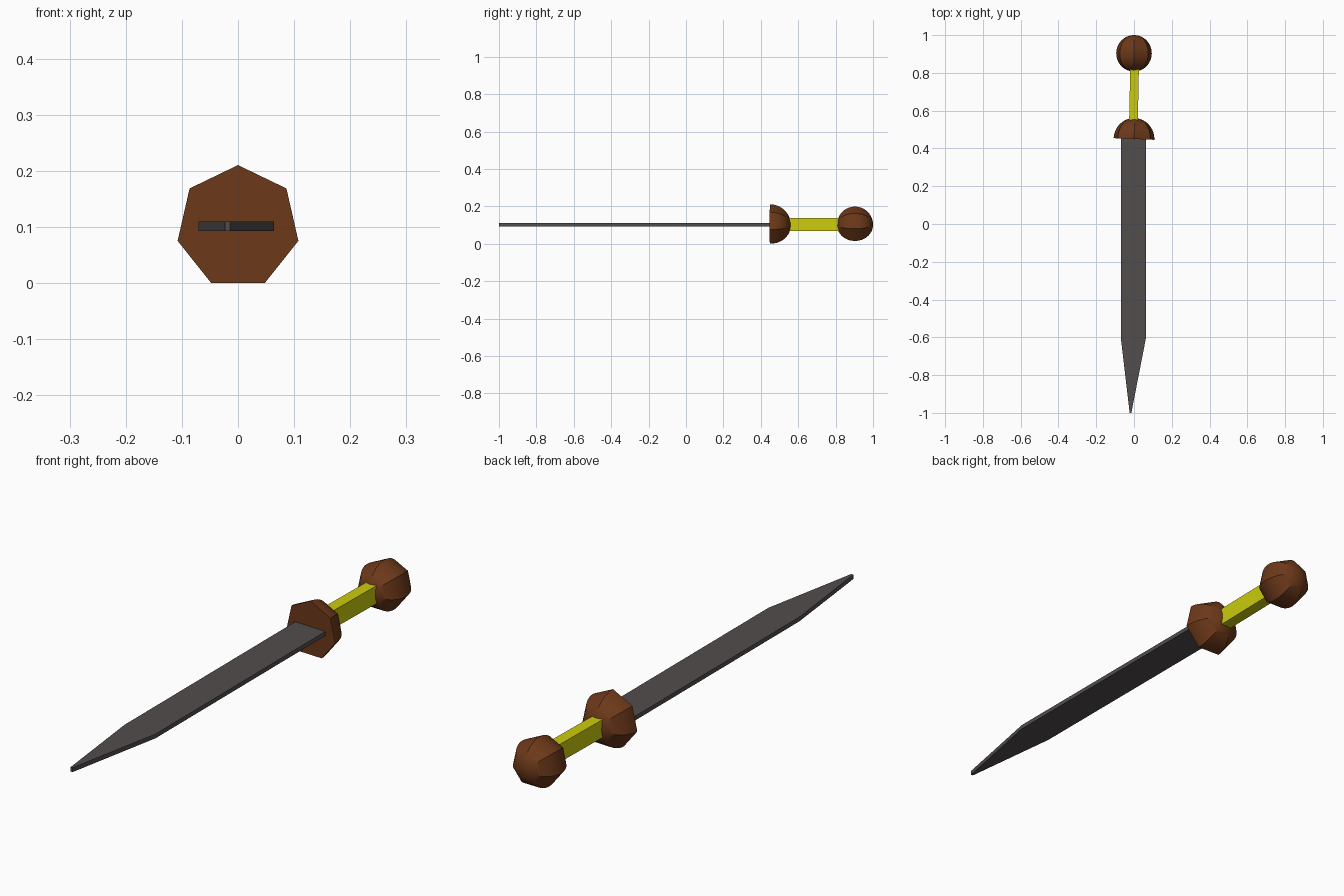
import bpy, bmesh
from math import sin, cos, pi, tau
from mathutils import Matrix, Vector

if "Cube" in bpy.data.objects:
    bpy.data.objects.remove(bpy.data.objects["Cube"])

Z = 0.1  # height of the sword's long axis


def material(name, rgb):
    m = bpy.data.materials.new(name)
    m.diffuse_color = (*rgb, 1)
    m.use_nodes = True
    m.node_tree.nodes["Principled BSDF"].inputs["Base Color"].default_value = m.diffuse_color
    return m


BROWN = material("brown wood", (0.15, 0.04, 0.01))
YELLOW = material("yellow grip", (0.6, 0.6, 0.004))
STEEL = material("dark steel", (0.085, 0.075, 0.075))


def finish(name, bm, mat, loc=(0, 0, 0), turn=0.0):
    bmesh.ops.remove_doubles(bm, verts=bm.verts, dist=1e-5)
    bmesh.ops.recalc_face_normals(bm, faces=bm.faces)
    me = bpy.data.meshes.new(name)
    bm.to_mesh(me)
    bm.free()
    me.materials.append(mat)
    ob = bpy.data.objects.new(name, me)
    bpy.context.collection.objects.link(ob)
    ob.location = loc
    ob.rotation_euler.z = turn
    return ob


def smooth(ob):
    bpy.ops.object.select_all(action='DESELECT')
    ob.select_set(True)
    bpy.context.view_layer.objects.active = ob
    bpy.ops.object.shade_smooth_by_angle(angle=0.5)


def seven_sided(name, profile, mat, loc, turn):
    """Spin a (y, radius) profile around the y axis in seven steps."""
    bm = bmesh.new()
    vs = [bm.verts.new((0, y, r)) for y, r in profile]
    es = [bm.edges.new(p) for p in zip(vs, vs[1:])]
    bmesh.ops.spin(bm, geom=vs + es, cent=(0, 0, 0), axis=(0, 1, 0),
                   angle=tau, steps=7, use_merge=False)
    ob = finish(name, bm, mat, loc, turn)
    smooth(ob)
    return ob


# Guard: seven-sided half dome, flat towards the blade
R = 0.1105
dome = [(0, 0)] + [(R * sin(a), R * cos(a))
                   for a in (i * pi / 32 for i in range(16))] + [(R, 0)]
seven_sided("guard", dome, BROWN, (0, 0.45, Z), -0.04)

# Pommel: seven-sided ball
P = 0.0965
ball = [(-P, 0)] + [(-P * cos(a), P * sin(a))
                    for a in (i * pi / 32 for i in range(1, 32))] + [(P, 0)]
seven_sided("pommel", ball, BROWN, (0, 0.9035, Z + 0.002), -0.02)

# Grip: rectangular bar running into guard and pommel
bm = bmesh.new()
bmesh.ops.create_cube(bm, size=1, matrix=Matrix.Diagonal((0.046, 0.34, 0.07, 1)))
finish("grip", bm, YELLOW, (0, 0.68, Z + 0.002), -0.02)

# Blade: flat outline with a narrow tip, extruded to thickness
outline = [(-0.07, 0.46), (-0.07, -0.6), (-0.023, -1.0),
           (-0.014, -1.0), (0.064, -0.6), (0.064, 0.46)]
bm = bmesh.new()
face = bm.faces.new([bm.verts.new((x, y, 0.093)) for x, y in outline])
ext = bmesh.ops.extrude_face_region(bm, geom=[face], use_keep_orig=True)
bmesh.ops.translate(bm, vec=Vector((0, 0, 0.017)),
                    verts=[g for g in ext["geom"] if isinstance(g, bmesh.types.BMVert)])
finish("blade", bm, STEEL)
